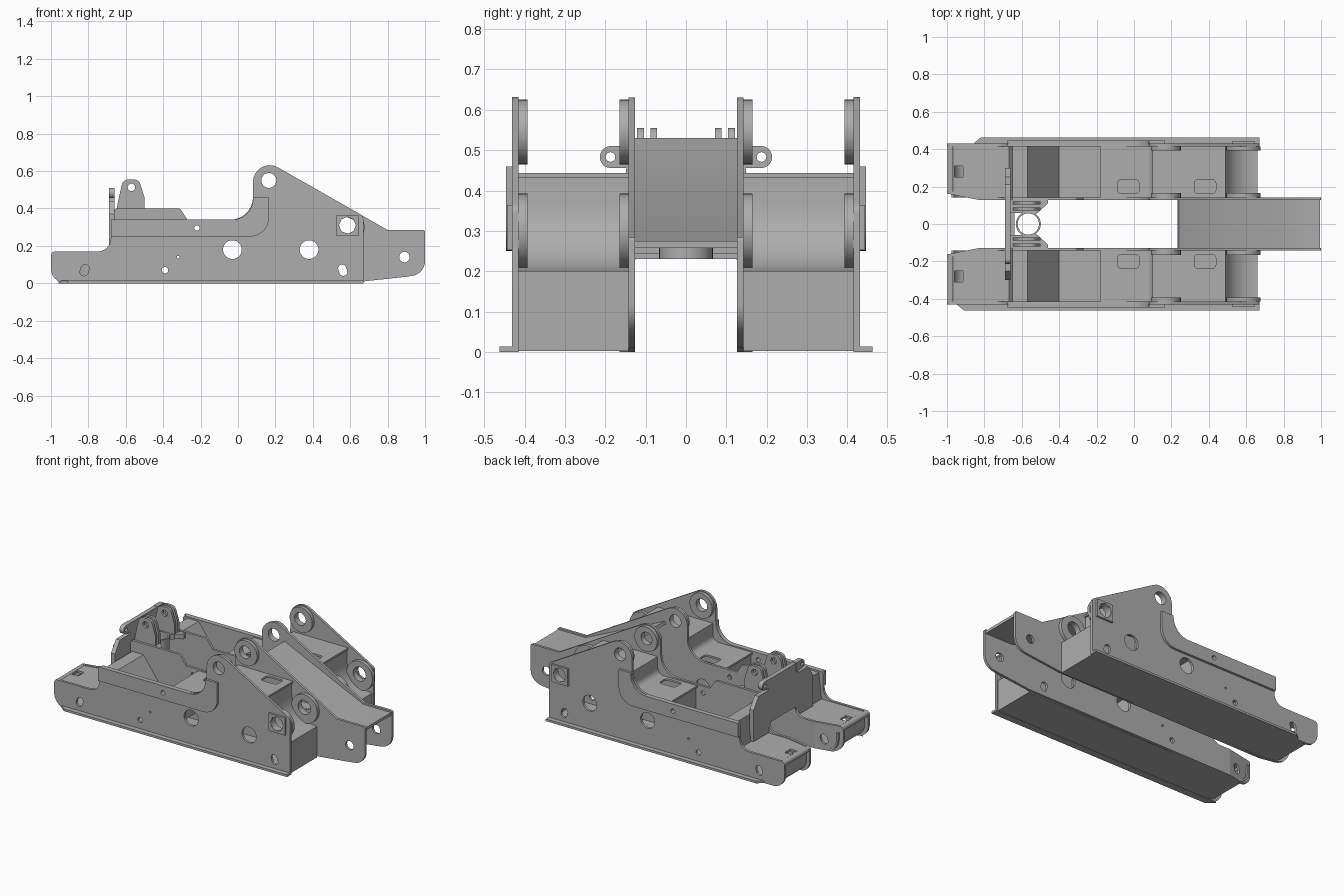
import bpy, bmesh, math
from mathutils import Vector, Matrix

cube = bpy.data.objects.get("Cube")
if cube:
    bpy.data.objects.remove(cube, do_unlink=True)

steel = bpy.data.materials.new("plain_grey_steel")
steel.use_nodes = True
grey = (0.42, 0.42, 0.42, 1)
steel.diffuse_color = grey
steel.node_tree.nodes["Principled BSDF"].inputs["Base Color"].default_value = grey

# Drawing plane of each plate: u, v, normal as matrix columns
AXES = {
    "x": Matrix(((0, 0, 1), (1, 0, 0), (0, 1, 0))),
    "y": Matrix(((1, 0, 0), (0, 0, -1), (0, 1, 0))),
    "z": Matrix.Identity(3),
}
made = []


def rounded(points, steps=8):
    """Path whose (u, v, radius) corners are filleted."""
    out = []
    for i, p in enumerate(points):
        c = Vector(p[:2])
        r = p[2] if len(p) > 2 else 0
        if not r:
            out.append(c)
            continue
        a = (Vector(points[i - 1][:2]) - c).normalized()
        b = (Vector(points[(i + 1) % len(points)][:2]) - c).normalized()
        half = a.angle(b) / 2
        mid = c + (a + b).normalized() * r / math.sin(half)
        v0 = c + a * r / math.tan(half) - mid
        v1 = c + b * r / math.tan(half) - mid
        turn = math.atan2(v0.x * v1.y - v0.y * v1.x, v0.dot(v1))
        out += [mid + Matrix.Rotation(turn * k / steps, 2) @ v0 for k in range(steps + 1)]
    return out


def circle(u, v, r, n=28):
    return [Vector((u + r * math.cos(k * math.tau / n), v + r * math.sin(k * math.tau / n)))
            for k in range(n)]


def slot(u, v, w, h, r, lean=0):
    w, h = w / 2, h / 2
    return rounded([(u - w - lean, v - h, r), (u + w - lean, v - h, r),
                    (u + w + lean, v + h, r), (u - w + lean, v + h, r)], 5)


def band(points, t):
    """Closed outline of an open path thickened to its left."""
    path = rounded(points)
    normals = []
    for p, q in zip(path, path[1:]):
        d = (q - p).normalized()
        normals.append(Vector((-d.y, d.x)))
    side = []
    for i, p in enumerate(path):
        n1, n2 = normals[max(i - 1, 0)], normals[min(i, len(normals) - 1)]
        side.append(p + (n1 + n2) / (1 + n1.dot(n2)) * t)
    return path + side[::-1]


def plate(name, axis, at, thick, outline, holes=()):
    """Flat plate with holes, centred at a position along its axis."""
    curve = bpy.data.curves.new(name, "CURVE")
    curve.dimensions = "2D"
    curve.fill_mode = "BOTH"
    curve.extrude = thick / 2
    for loop in [outline, *holes]:
        spline = curve.splines.new("POLY")
        spline.points.add(len(loop) - 1)
        for point, co in zip(spline.points, loop):
            point.co = (co[0], co[1], 0, 1)
        spline.use_cyclic_u = True
    temp = bpy.data.objects.new(name + "_outline", curve)
    bpy.context.collection.objects.link(temp)
    bpy.context.view_layer.update()
    graph = bpy.context.evaluated_depsgraph_get()
    mesh = bpy.data.meshes.new_from_object(temp.evaluated_get(graph))
    bpy.data.objects.remove(temp, do_unlink=True)
    shift = Vector([at if a == axis else 0 for a in "xyz"])
    mesh.transform(Matrix.Translation(shift) @ AXES[axis].to_4x4())
    bm = bmesh.new()
    bm.from_mesh(mesh)
    bmesh.ops.remove_doubles(bm, verts=bm.verts, dist=0.0001)
    bmesh.ops.recalc_face_normals(bm, faces=bm.faces)
    bm.to_mesh(mesh)
    bm.free()
    mesh.materials.clear()
    mesh.materials.append(steel)
    obj = bpy.data.objects.new(name, mesh)
    bpy.context.collection.objects.link(obj)
    made.append(obj)
    return obj


def rect(u0, v0, u1, v1):
    return [(u0, v0), (u1, v0), (u1, v1), (u0, v1)]


knuckle = [(0.08, 0.696, 0.09), (0.08, 0.34, 0.12)]
outer_shape = rounded([(-1, 0, 0.08), (0.67, 0), (0.67, 0.36, 0.03), *knuckle,
                       (-0.68, 0.34, 0.02), (-0.68, 0.17, 0.07), (-1, 0.17, 0.02)])
inner_shape = rounded([(-0.82, 0), (0.67, 0.01), (0.9, 0.035, 0.05), (1, 0.05, 0.08),
                       (1, 0.285, 0.01), (0.8, 0.285), *knuckle, (-0.27, 0.34),
                       (-0.31, 0.4, 0.02), (-0.65, 0.4), (-0.68, 0.36),
                       (-0.68, 0.17, 0.07), (-0.82, 0.17)])
nose_shape = rounded([(-1, 0, 0.08), (-0.82, 0), (-0.82, 0.17), (-1, 0.17, 0.02)])


def side_holes():
    return [circle(0.165, 0.55, 0.04), circle(0.585, 0.31, 0.045), circle(-0.39, 0.07, 0.017),
            circle(-0.22, 0.295, 0.014), circle(-0.32, 0.14, 0.007, 12),
            circle(-0.03, 0.18, 0.05), circle(0.38, 0.18, 0.05),
            slot(0.56, 0.07, 0.045, 0.06, 0.02, -0.01)]


for s, side in ((-1, "right"), (1, "left")):
    # Long side plates of each leg
    plate(side + "_outer_plate", "y", s * 0.423, 0.016, outer_shape,
          side_holes() + [slot(-0.82, 0.07, 0.045, 0.06, 0.02, 0.01)])
    plate(side + "_inner_plate", "y", s * 0.135, 0.016, inner_shape,
          side_holes() + [circle(0.89, 0.14, 0.028)])
    nose = plate(side + "_inner_nose", "y", s * 0.135, 0.016, nose_shape,
                 [slot(-0.88, 0.07, 0.045, 0.06, 0.02, 0.01)])
    for v in nose.data.vertices:
        v.co.y += s * 0.2 * (-0.82 - v.co.x)

    # Stiffener, square pad and bottom flange on the outside
    stiff = rounded([(-0.68, 0.25), (0.165, 0.25, 0.1), (0.165, 0.46), (0.08, 0.46),
                     (0.08, 0.34, 0.11), (-0.68, 0.34)])
    plate(side + "_stiffener", "y", s * 0.438, 0.016, stiff, [circle(-0.22, 0.295, 0.014)])
    plate(side + "_square_pad", "y", s * 0.437, 0.014, rect(0.527, 0.252, 0.643, 0.364),
          [circle(0.585, 0.31, 0.045, 8)])
    start = -0.82 if s > 0 else -0.91
    plate(side + "_flange", "z", 0.007, 0.014,
          [(start - 0.05, s * 0.42), (0.67, s * 0.42), (0.67, s * 0.462), (start, s * 0.462)])

    # Pin bosses on the inside faces
    for y, where in ((0.154, "inner"), (0.404, "outer")):
        plate(f"{side}_{where}_top_boss", "y", s * y, 0.022, circle(0.17, 0.545, 0.08),
              [circle(0.165, 0.55, 0.04)])
        plate(f"{side}_{where}_rear_boss", "y", s * y, 0.022, circle(0.585, 0.3, 0.092),
              [circle(0.585, 0.31, 0.045)])

    # Floor turning up at the nose and into the rear cradle
    mid, wide = s * 0.279, 0.272
    plate(side + "_floor", "y", mid, wide,
          band([(-0.975, 0.13), (-0.975, 0.002, 0.08), (0.66, 0.002), (0.66, 0.2),
                (0.48, 0.2, 0.17), (0.48, 0.44)], 0.012), [circle(-0.39, 0.07, 0.001, 3)])
    plate(side + "_recess", "y", mid, wide,
          band([(-0.67, 0.16), (-0.65, 0.33), (-0.57, 0.33), (-0.4, 0.1),
                (-0.17, 0.1), (-0.17, 0.33)], -0.012))
    plate(side + "_deck_riser", "y", mid, wide,
          band([(0.05, 0.332), (0.1, 0.332, 0.04), (0.1, 0.44)], -0.012))
    plate(side + "_recess_disc", "z", 0.102, 0.006, circle(-0.32, mid, 0.06))

    # Flat decks
    lo, hi = s * 0.143, s * 0.415
    plate(side + "_middle_deck", "z", 0.326, 0.012, rect(-0.18, lo, 0.055, hi),
          [slot(-0.03, s * 0.2, 0.115, 0.075, 0.02)])
    plate(side + "_rear_deck", "z", 0.438, 0.012, rect(0.1, lo, 0.49, hi),
          [slot(0.38, s * 0.2, 0.115, 0.075, 0.02)])
    plate(side + "_nose_deck", "z", 0.158, 0.014,
          [(-0.97, s * 0.165), (-0.82, lo), (-0.66, lo), (-0.66, hi), (-0.97, hi)],
          [rect(-0.96, s * 0.25, -0.915, s * 0.31)])
    plate(side + "_nose_bar", "y", s * 0.298, 0.264, circle(-0.98, 0.152, 0.018, 16))

    # Ears, lugs and gusset around the front crossmember
    plate(side + "_ear", "x", -0.675, 0.03,
          rounded([(s * 0.13, 0.456), (s * 0.213, 0.456, 0.026),
                   (s * 0.213, 0.51, 0.026), (s * 0.13, 0.51)]),
          [circle(s * 0.187, 0.483, 0.012, 16)])
    for y in (0.08, 0.113):
        plate(side + "_pin_lug", "y", s * y, 0.017,
              rounded([(-0.65, 0.37), (-0.645, 0.42), (-0.615, 0.555, 0.037),
                       (-0.53, 0.555, 0.037), (-0.5, 0.46), (-0.5, 0.37)]),
              [circle(-0.57, 0.513, 0.02)])
    plate(side + "_gusset", "z", 0.38, 0.03,
          [(-0.67, s * 0.06), (-0.67, s * 0.13), (-0.46, s * 0.13),
           (-0.46, s * 0.11), (-0.52, s * 0.055)])

# Crossmember bridging both legs at the front
half = [(0.125, 0.23), (0.145, 0.17), (0.3, 0.17), (0.3, 0.37), (0.25, 0.44),
        (0.15, 0.44), (0.14, 0.508)]
plate("crossmember", "x", -0.675, 0.028, half + [(-y, z) for y, z in reversed(half)])
plate("crossmember_lip", "z", 0.237, 0.014, rect(-0.688, -0.127, -0.64, 0.127))
plate("vertical_tube", "z", 0.315, 0.17, circle(-0.565, 0, 0.067), [circle(-0.565, 0, 0.057)])

# Bent cover between the rear arms
plate("rear_cover", "y", 0, 0.256,
      band([(0.24, 0.53), (0.8, 0.275), (0.995, 0.275)], -0.018))

# Crisp edges with smooth rounds
bpy.ops.object.select_all(action="DESELECT")
for obj in made:
    obj.select_set(True)
bpy.context.view_layer.objects.active = made[0]
bpy.ops.object.shade_smooth_by_angle(angle=math.radians(30))
